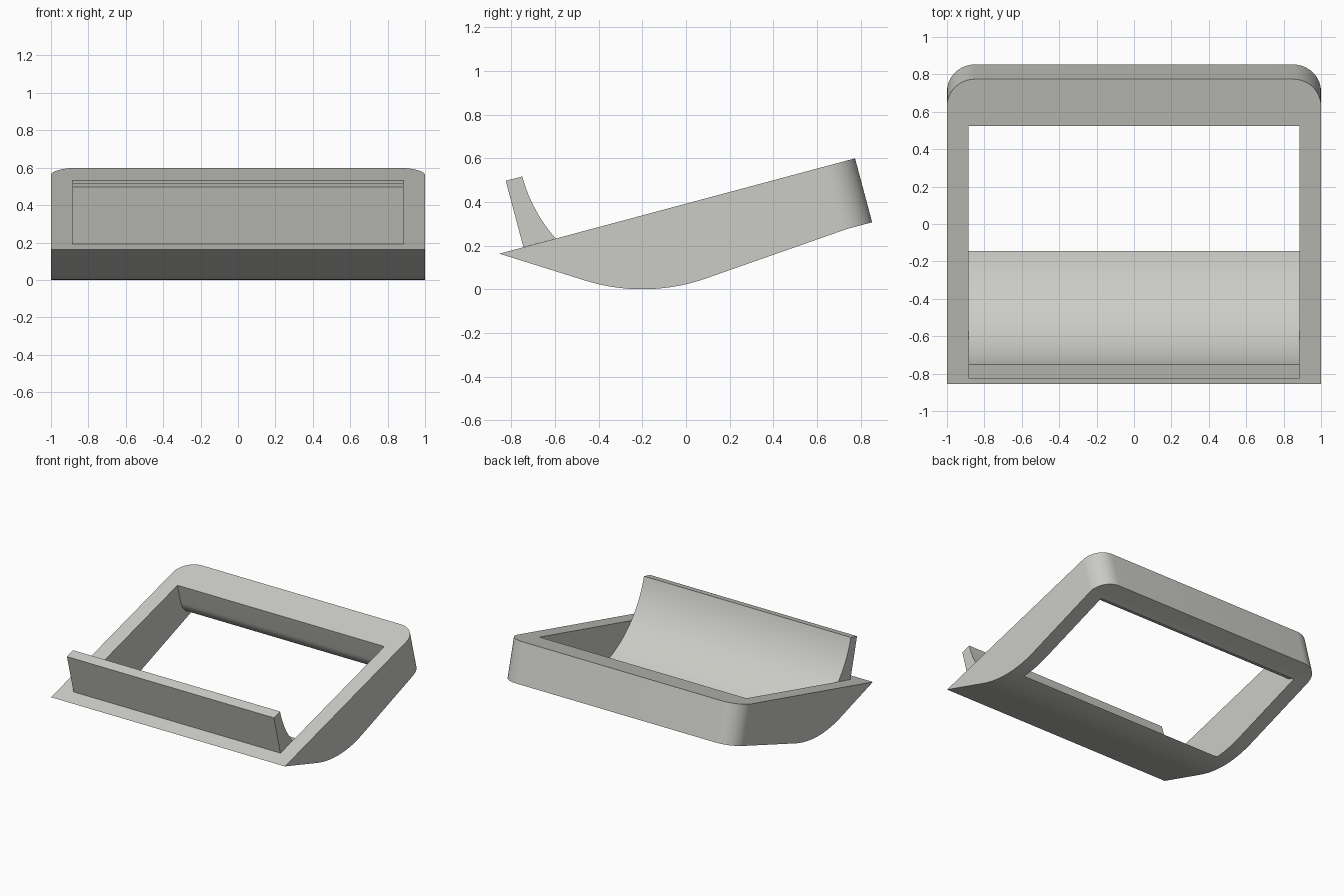
import bpy, bmesh, math
from mathutils import Vector

if "Cube" in bpy.data.objects:
    bpy.data.objects.remove(bpy.data.objects["Cube"])

TILT = math.radians(15)
U = Vector((math.cos(TILT), math.sin(TILT)))      # along the sloped top (y, z)
N = Vector((-math.sin(TILT), math.cos(TILT)))     # square to the sloped top
TIP = Vector((-0.855, 0.163))                     # thin front edge
LENGTH, INNER, CORNER = 1.687, 0.885, 0.15

grey = bpy.data.materials.new("warm grey")
grey.diffuse_color = (0.6, 0.6, 0.57, 1)
grey.use_nodes = True
grey.node_tree.nodes["Principled BSDF"].inputs["Base Color"].default_value = grey.diffuse_color


def arc(cy, cz, r, a0, a1, n):
    """Points on a circle between two angles in degrees."""
    return [(cy + r * math.cos(math.radians(a0 + (a1 - a0) * i / n)),
             cz + r * math.sin(math.radians(a0 + (a1 - a0) * i / n))) for i in range(n + 1)]


def prism(name, low, high):
    """Solid between two matching rings of points."""
    bm = bmesh.new()
    a = [bm.verts.new(p) for p in low]
    b = [bm.verts.new(p) for p in high]
    bm.faces.new(a)
    bm.faces.new(b)
    for i in range(len(a)):
        j = (i + 1) % len(a)
        bm.faces.new((a[i], a[j], b[j], b[i]))
    bmesh.ops.recalc_face_normals(bm, faces=bm.faces)
    mesh = bpy.data.meshes.new(name)
    bm.to_mesh(mesh)
    bm.free()
    mesh.materials.append(grey)
    obj = bpy.data.objects.new(name, mesh)
    bpy.context.collection.objects.link(obj)
    return obj


def side_prism(name, profile, half):
    return prism(name, [(-half, y, z) for y, z in profile], [(half, y, z) for y, z in profile])


def select(obj):
    bpy.ops.object.select_all(action='DESELECT')
    obj.select_set(True)
    bpy.context.view_layer.objects.active = obj


def cut(obj, cutter, operation):
    mod = obj.modifiers.new("cut", 'BOOLEAN')
    mod.object, mod.operation, mod.solver = cutter, operation, 'EXACT'
    select(obj)
    bpy.ops.object.modifier_apply(modifier=mod.name)
    cutter.hide_render = True
    bpy.data.objects.remove(cutter)


# frame: wedge profile with a rocker-shaped underside
top_back = TIP + U * 2
kink = Vector((0.737, 0.276))
belly = arc(-0.2, 0.88, 0.88, 253, 289.5, 20)
profile = [tuple(TIP)] + belly + [tuple(kink), tuple(kink + U * 0.5), tuple(top_back)]
frame = side_prism("frame", profile, 1.2)

# plan outline with two rounded back corners
c = LENGTH - CORNER
right = arc(1 - CORNER, c, CORNER, 0, 90, 14)
outline = [(1, -0.5)] + right + [(-x, u) for x, u in reversed(right)] + [(-1, -0.5)]


def tilted(x, u, n):
    p = TIP + U * u + N * n
    return (x, p.x, p.y)


cut(frame, prism("outline_cutter", [tilted(x, u, -1) for x, u in outline],
                 [tilted(x, u, 1) for x, u in outline]), 'INTERSECT')

# opening: curved cradle at the front, flared wall at the back
cradle = arc(-0.074, 0.698, 0.70, 195, 270, 32)
wall_top = Vector((0.525, 0.532))
start = wall_top - N * 0.155
mid = start + U * 0.148
flare = arc(mid.x, mid.y, 0.148, 195, 265, 12)
opening = (cradle + [(-0.074, -0.3), (flare[-1][0], -0.3)] + flare[::-1]
           + [tuple(wall_top + N * 0.2)])
cut(frame, side_prism("opening_cutter", opening, INNER), 'DIFFERENCE')

# front lip rising from the frame, its back following the cradle curve
lip_back = [p for p in cradle if (Vector(p) - TIP).dot(N) > 0 and p[0] < -0.5]
last, nxt = Vector(lip_back[-1]), Vector(cradle[len(lip_back)])
d0, d1 = (last - TIP).dot(N), (nxt - TIP).dot(N)
lip_back.append(tuple(last.lerp(nxt, d0 / (d0 - d1))))
lip = side_prism("front_lip", [(-0.745, 0.193), (-0.826, 0.497)] + lip_back, INNER)

for obj in (frame, lip):
    select(obj)
    bpy.ops.object.shade_smooth_by_angle(angle=math.radians(25))
